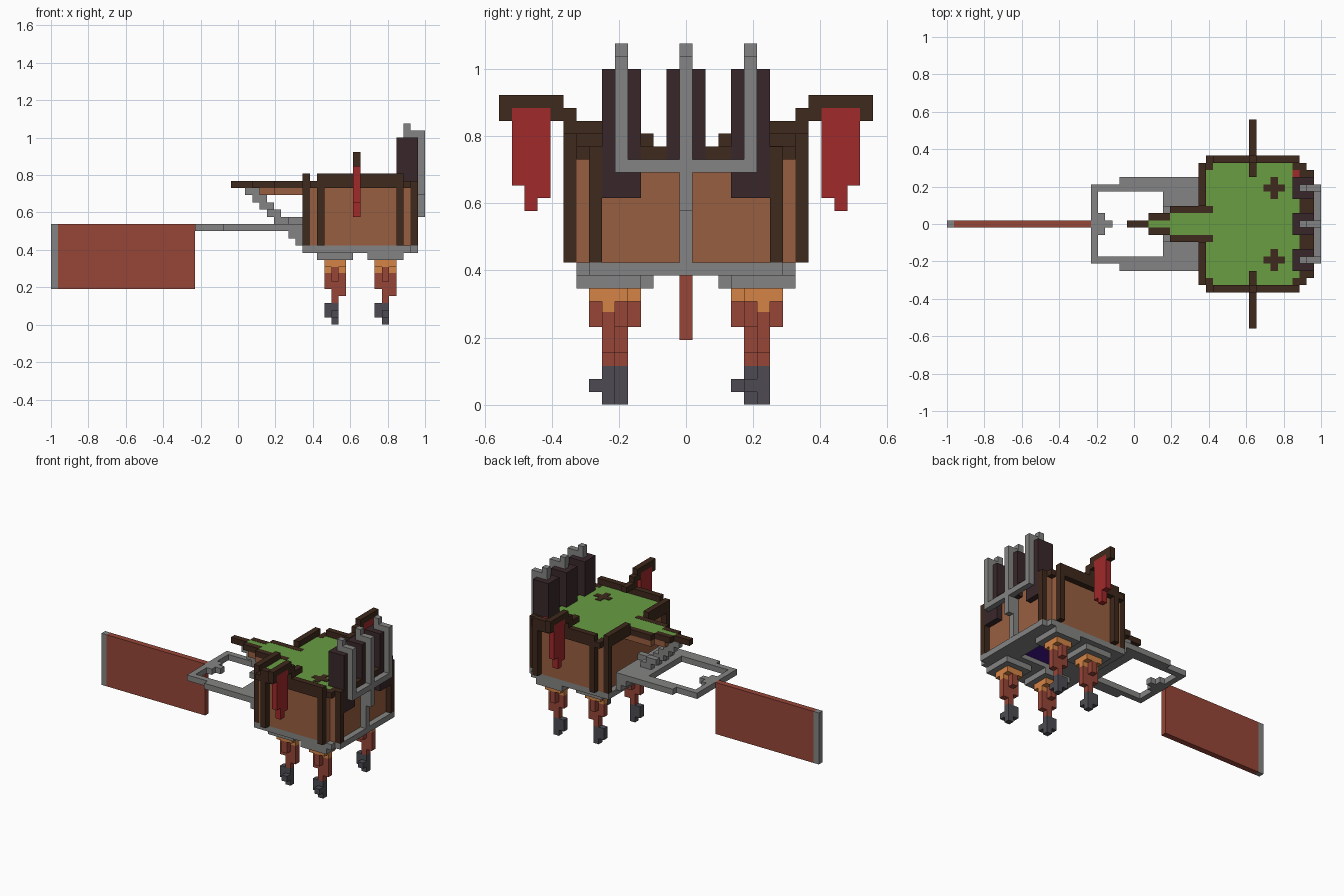
import bpy
import bmesh

U = 2 / 52  # block size

cube = bpy.data.objects.get("Cube")
if cube:
    bpy.data.objects.remove(cube, do_unlink=True)


def material(name, rgb):
    """Flat material from an 8-bit sRGB colour."""
    lin = [((c / 255 + 0.055) / 1.055) ** 2.4 for c in rgb] + [1]
    m = bpy.data.materials.new(name)
    m.use_nodes = True
    m.diffuse_color = lin
    m.node_tree.nodes["Principled BSDF"].inputs["Base Color"].default_value = lin
    return m


RUST = material("rust_red", (151, 70, 56))
GREY = material("stone_grey", (132, 132, 131))
DARK = material("dark_timber", (63, 41, 28))
WOOD = material("plank_brown", (153, 95, 65))
GREEN = material("grass_green", (104, 157, 66))
RED = material("banner_red", (160, 41, 42))
SOOT = material("soot_black", (57, 39, 42))
ORANGE = material("joint_orange", (212, 132, 70))
BOOT = material("boot_grey", (77, 75, 82))
PURPLE = material("portal_purple", (66, 22, 145))


def part(name, mat, boxes, mirror=False):
    """One object from block-unit boxes (x0, x1, y0, y1, z0, z1)."""
    bm = bmesh.new()
    for x0, x1, y0, y1, z0, z1 in boxes:
        for s in ((1, -1) if mirror else (1,)):
            vs = bmesh.ops.create_cube(bm, size=1)["verts"]
            for v in vs:
                v.co.x = (x1 if v.co.x > 0 else x0) * U
                v.co.y = (y1 if v.co.y > 0 else y0) * s * U
                v.co.z = (z1 if v.co.z > 0 else z0) * U
    bmesh.ops.recalc_face_normals(bm, faces=bm.faces)
    me = bpy.data.meshes.new(name)
    bm.to_mesh(me)
    bm.free()
    me.materials.append(mat)
    ob = bpy.data.objects.new(name, me)
    bpy.context.collection.objects.link(ob)
    return ob


def wide(x0, x1, half, z0, z1):
    """Box centred across the model."""
    return (x0, x1, -half, half, z0, z1)


def plus(x, y, z0, z1):
    """Cross shape from two boxes."""
    return [(x - 1.5, x + 1.5, y - .5, y + .5, z0, z1),
            (x - .5, x + .5, y - 1.5, y + 1.5, z0, z1)]


# Blade
part("blade", RUST, [wide(-25, -6, .5, 5, 14)])
part("blade_tip", GREY, [wide(-26, -25, .5, 5, 14)])

# Open frame holding the blade
part("frame_arms", GREY, [(-6, 4, 4.5, 5.5, 13, 14), (-2, 4, 5.5, 6.5, 13, 14)], mirror=True)
part("frame_ends", GREY, [
    wide(-6, -5, 4.5, 13, 14), wide(-5, -4, 1.5, 13, 14), wide(-4, -3, .5, 13, 14),
    wide(4, 9, 6.5, 13, 14), wide(7, 9, 6.5, 12, 13), wide(8, 9, 6.5, 11, 12)])

# Stepped braces under the prow
steps = [(1 + i, 3 + i, -.5, .5, 18 - i, 19 - i) for i in range(5)]
part("prow_brace", GREY, steps + [wide(6, 9, .5, 14, 15)])
part("prow_side_braces", GREY, [
    (4, 6, 1.5, 2.5, 15, 16), (5, 7, 1.5, 2.5, 14, 15)], mirror=True)

# Prow
part("prow_planks", WOOD, [wide(3, 5, 1.5, 18.02, 19), wide(5, 10, 2.5, 18.02, 19)])
part("prow_tip", DARK, [wide(-1, 2, .5, 19, 20)])
part("prow_rails", DARK, [(2, 5, .5, 1.5, 19, 20), (5, 11, 1.5, 2.5, 19, 20)], mirror=True)

# Hull
part("hull", WOOD, [wide(10, 23, 8.5, 11, 19), wide(23, 24, 7.5, 11, 19)])
part("hull_posts", DARK, [
    (9, 10, 7.5, 8.5, 11, 21), (11, 12, 8.5, 9.5, 11, 19),
    (22, 23, 8.5, 9.5, 11, 19), (24, 25, 6.5, 7.5, 11, 19)], mirror=True)
part("hull_rim", DARK, [
    (11, 23, 8.5, 9.5, 19, 21), (10, 11, 7.5, 9.5, 19, 20),
    (9, 10, 2.5, 7.5, 19, 21), (22, 23, 7.5, 8.5, 19, 20),
    (23, 24, 0, 8.5, 19, 20), (24, 25, 0, 7.5, 19, 20)], mirror=True)

# Floor with a sunken portal
part("hull_floor", GREY, [
    wide(9, 15, 8.5, 10, 11), wide(21, 24, 8.5, 10, 11), wide(24, 25, 7.5, 10, 11),
    (15, 21, 2.5, 8.5, 10, 11), (15, 21, -8.5, -2.5, 10, 11)])
part("floor_portal", PURPLE, [wide(15, 21, 2.5, 10.8, 11)])

# Grass deck with cross marks
part("deck", GREEN, [wide(10, 23, 8.5, 19, 19.97), wide(5, 10, 1.5, 19, 19.97),
                     wide(2, 5, .5, 19, 19.97)])
part("deck_crosses", DARK, plus(19.5, 5, 19.9, 20.05) + plus(19.5, -5, 19.9, 20.05))
part("deck_lamp", RED, [(22, 23, 6.5, 7.5, 19, 20.05)])

# Banners and their poles
part("banner_poles", DARK, [
    (16, 17, 6.5, 8.5, 21, 22), (16, 17, 8.5, 9.5, 21, 23),
    (16, 17, 9.5, 14.5, 23, 24), (16, 17, 9.5, 10.5, 22, 23),
    (16, 17, 13.5, 14.5, 22, 23)], mirror=True)
part("banners", RED, [
    (16, 17, 10.5, 13.5, 17, 23), (16, 17, 10.5, 12.5, 16, 17),
    (16, 17, 11.5, 12.5, 15, 16)], mirror=True)

# Chimneys with exhaust pipes
for name, y, base in (("right", -5, 16), ("middle", 0, 18), ("left", 5, 16)):
    part(name + "_chimney", SOOT, [(22, 25.01, y - 1.5, y + 1.5, base, 26)])
    part(name + "_pipe", GREY, [
        (23, 24, y - .5, y + .5, 26, 28), (24, 25, y - .5, y + .5, 26, 27),
        (25, 26, y - .5, y + .5, 18, 27)])
part("pipe_crossbar", GREY, [wide(25, 26, 5.5, 18, 19)])
part("pipe_drop", GREY, [wide(25, 26, .5, 15, 18), wide(24, 25.03, .5, 11, 19)])

# Four legs
for name, x, y in (("front_left", 13.5, 5), ("front_right", 13.5, -5),
                   ("back_left", 20.5, 6), ("back_right", 20.5, -6)):
    part(name + "_hip", GREY, [(x - 2.5, x + 2.5, y - 2.5, y + 2.5, 9, 10)])
    part(name + "_joint", ORANGE, [
        (x - 1.5, x + 1.5, y - 1.5, y + 1.5, 8, 9),
        (x - 1.5, x + 1.5, y - .5, y + .5, 7.2, 8)])
    part(name + "_leg", RUST, [
        (x - .5, x + .5, y - 1.5, y + 1.5, 6, 8),
        (x - 1.5, x + 1.5, y - .5, y + .5, 5, 7.2),
        (x - .5, x + 1.5, y - .5, y + .5, 4, 5),
        (x - .5, x + .5, y - .5, y + .5, 3, 4)])
    part(name + "_foot", BOOT, [
        (x - .5, x + .5, y - .5, y + .5, 0, 3),
        (x - 1.5, x - .5, y - .5, y + .5, 1, 3),
        (x - .5, x + .5, y - 1.5, y - .5, 1, 2)])
